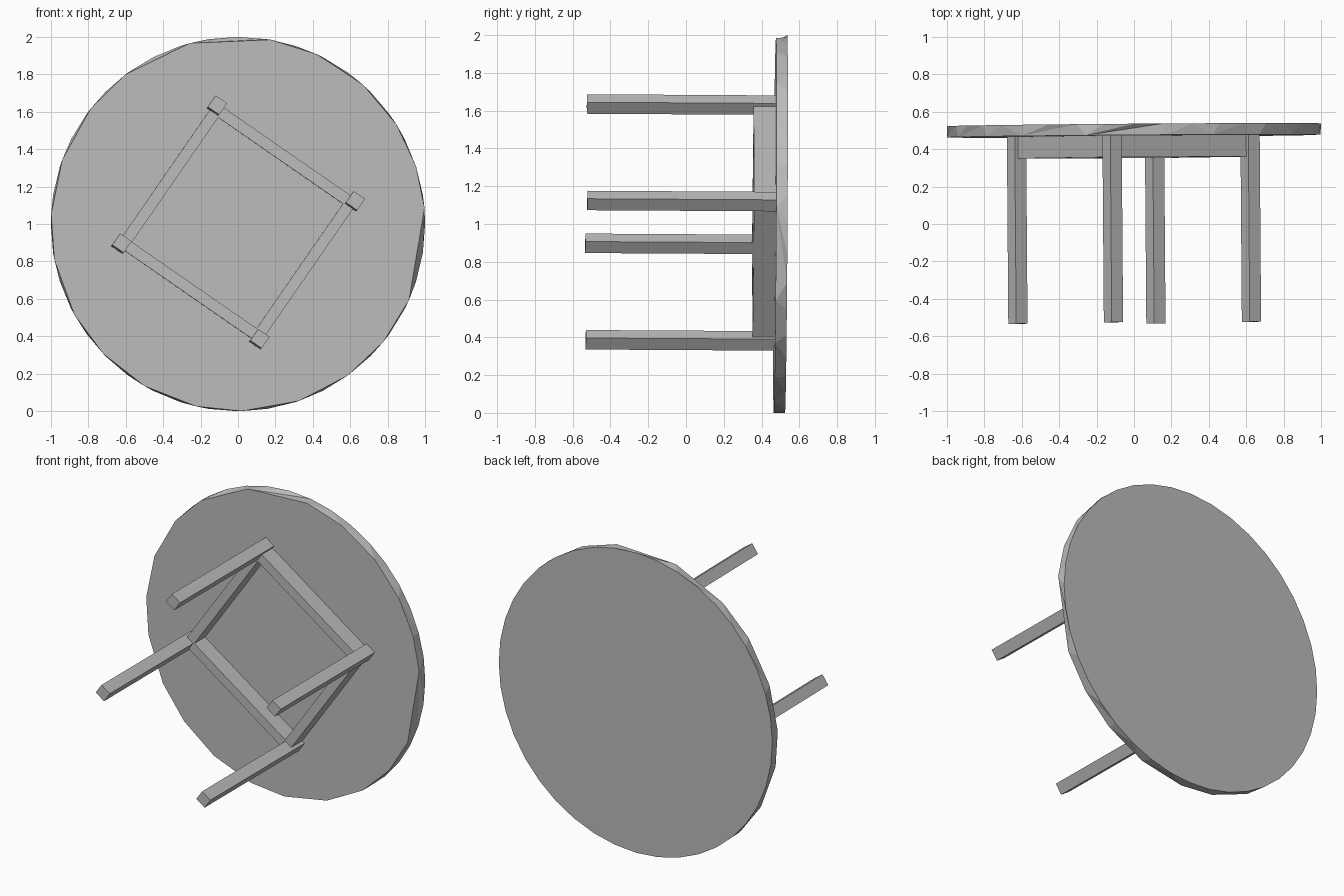
import bpy, bmesh, math
from mathutils import Matrix, Vector

cube = bpy.data.objects.get("Cube")
if cube:
    bpy.data.objects.remove(cube, do_unlink=True)

grey = bpy.data.materials.new("plain_grey")
grey.use_nodes = True
grey.diffuse_color = (0.5, 0.5, 0.5, 1)
grey.node_tree.nodes["Principled BSDF"].inputs["Base Color"].default_value = (0.5, 0.5, 0.5, 1)

# Table lies on its side: local z is the table's up axis, local y is world up
up = Vector((-0.0075, 1, -0.006)).normalized()
side = Vector((0, 0, 1))
side = (side - up * side.dot(up)).normalized()
cross = side.cross(up)
TILT = Matrix((cross, side, up)).transposed().to_4x4()
TABLE = Matrix.Translation((0, 0.5, 1.0)) @ TILT
FRAME = Matrix.Translation((-0.004, 0.5, 1.005)) @ TILT


def add_object(name, bm, matrix):
    bmesh.ops.recalc_face_normals(bm, faces=bm.faces[:])
    bm.transform(matrix)
    mesh = bpy.data.meshes.new(name)
    bm.to_mesh(mesh)
    bm.free()
    mesh.materials.append(grey)
    obj = bpy.data.objects.new(name, mesh)
    bpy.context.collection.objects.link(obj)


def add_box(name, size, centre, turn):
    bm = bmesh.new()
    bmesh.ops.create_cube(bm, size=1)
    bm.transform(Matrix.Translation(centre) @ Matrix.Diagonal((*size, 1)))
    add_object(name, bm, FRAME @ Matrix.Rotation(turn, 4, "Z"))


# Tabletop: fine upper rim joined to a coarser, uneven lower rim
lower = [5, 18, 32, 48, 65, 80, 105, 127, 142, 160, 177, 191, 209, 224,
         240, 257, 271, 289, 306, 321, 336]
# local x runs opposite to world x when the cross axis points that way
if cross.x < 0:
    lower = sorted((180 - a) % 360 for a in lower)
lower = [a - 10 if a > 350 else a for a in lower]
upper = [i * 9 for i in range(40)]
bm = bmesh.new()


def rim(angles, z):
    return [bm.verts.new((math.cos(math.radians(a)), math.sin(math.radians(a)), z)) for a in angles]


top_rim, low_rim = rim(upper, 0.03), rim(lower, -0.03)
bm.faces.new(top_rim)
bm.faces.new(low_rim[::-1])
i = j = 0
nu, nl = len(upper), len(lower)
while i < nu or j < nl:
    next_u = upper[i + 1] if i + 1 < nu else 360 + upper[0] if i < nu else 999
    next_l = lower[j + 1] if j + 1 < nl else 360 + lower[0] if j < nl else 999
    u, v = top_rim[i % nu], low_rim[j % nl]
    if next_u <= next_l:
        bm.faces.new((u, v, top_rim[(i + 1) % nu]))
        i += 1
    else:
        bm.faces.new((u, v, low_rim[(j + 1) % nl]))
        j += 1
add_object("tabletop", bm, TABLE)

# Four legs and four apron rails around the square frame
angle = math.radians(-34.7) * (1 if cross.x > 0 else -1)
for k, word in enumerate(("first", "second", "third", "fourth")):
    turn = angle + k * math.pi / 2
    add_box(word + "_leg", (0.074, 0.074, 1.0), (0.4485, 0.4485, -0.528), turn)
    add_box(word + "_apron_rail", (0.835, 0.06, 0.118), (0, 0.435, -0.086), turn)
